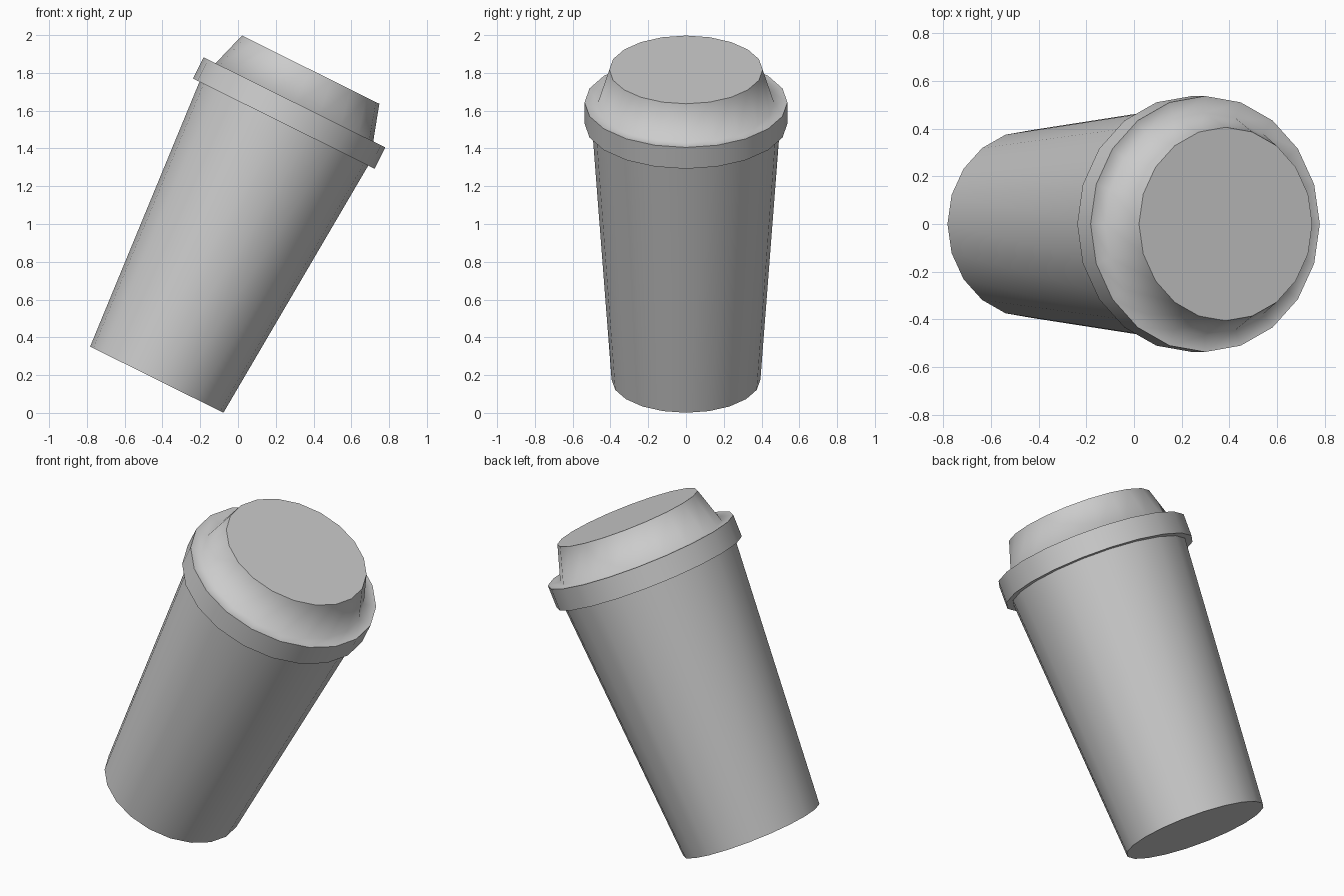
import bpy, bmesh, math
from mathutils import Matrix

if "Cube" in bpy.data.objects:
    bpy.data.objects.remove(bpy.data.objects["Cube"])

SIDES = 20
# Whole cup leans towards +x about the centre of its base
LEAN = Matrix.Translation((-0.43, 0, 0.176)) @ Matrix.Rotation(math.radians(26.4), 4, 'Y')


def lathe(name, profile, sharp):
    """Revolve (radius, height) points, cap both ends, keep the listed rings sharp."""
    bm = bmesh.new()
    rings = []
    for r, h in profile:
        ring = []
        for i in range(SIDES):
            a = 2 * math.pi * i / SIDES
            ring.append(bm.verts.new((r * math.cos(a), r * math.sin(a), h)))
        rings.append(ring)
    for low, high in zip(rings, rings[1:]):
        for i in range(SIDES):
            j = (i + 1) % SIDES
            bm.faces.new((low[i], low[j], high[j], high[i]))
    bm.faces.new(rings[0][::-1])
    bm.faces.new(rings[-1])
    for f in bm.faces:
        f.smooth = True
    for k in sharp:
        for i in range(SIDES):
            bm.edges.get((rings[k][i], rings[k][(i + 1) % SIDES])).smooth = False
    bmesh.ops.recalc_face_normals(bm, faces=bm.faces[:])
    mesh = bpy.data.meshes.new(name)
    bm.to_mesh(mesh)
    bm.free()
    ob = bpy.data.objects.new(name, mesh)
    bpy.context.collection.objects.link(ob)
    ob.matrix_world = LEAN
    return ob


# Tapered paper cup
lathe("cup_body", [(0.394, 0.0), (0.5, 1.53)], sharp=(0, 1))

# Lid: outer band, narrow ledge, raised tapered top
lathe("lid", [(0.537, 1.513), (0.537, 1.639), (0.467, 1.635), (0.406, 1.832)],
      sharp=(0, 1, 3))
